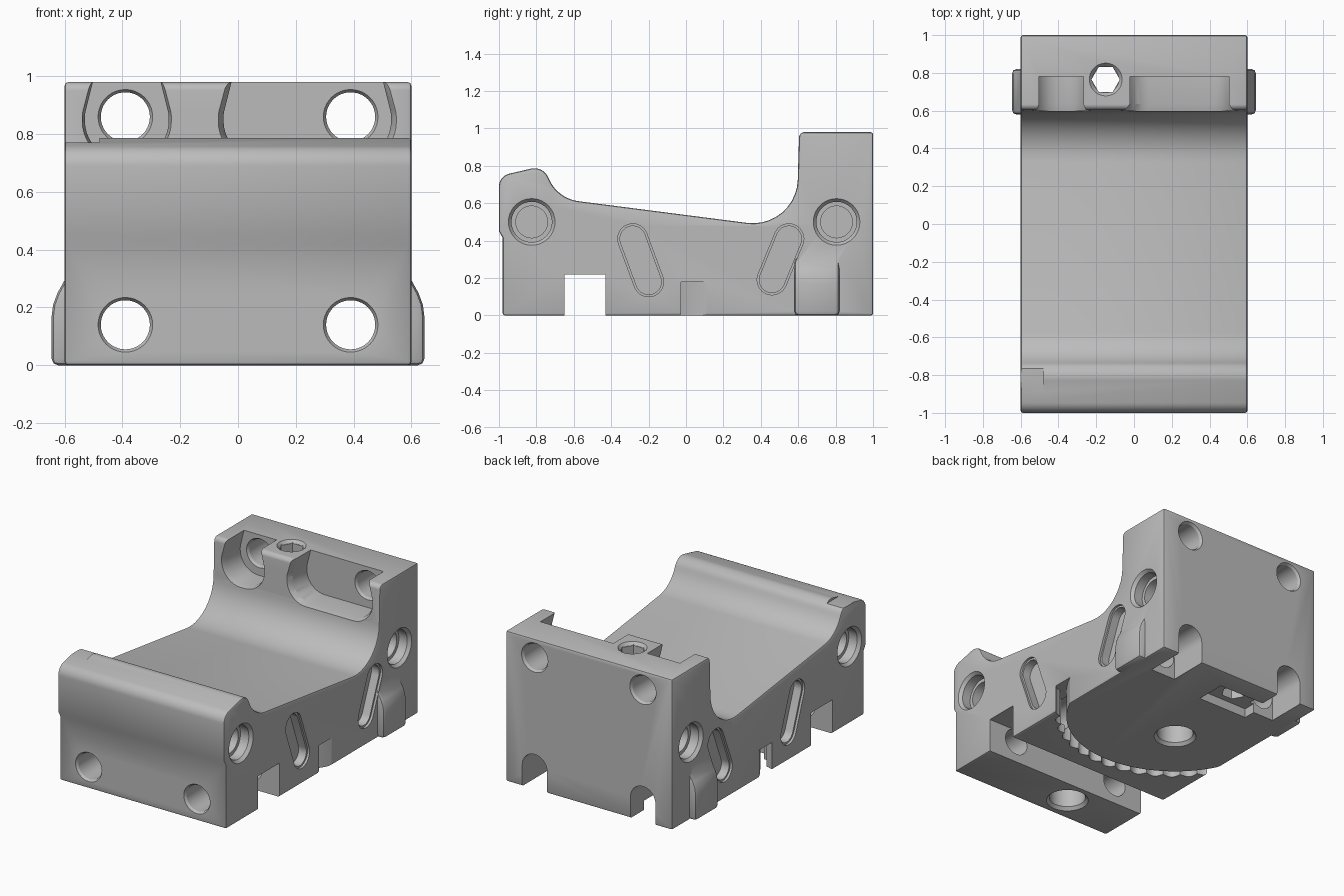
import bpy, bmesh
from math import sin, cos, pi, tan, radians
from mathutils import Vector

if "Cube" in bpy.data.objects:
    bpy.data.objects.remove(bpy.data.objects["Cube"])

grey = bpy.data.materials.new("plain_grey")
grey.use_nodes = True
colour = (0.5, 0.5, 0.5, 1)
grey.diffuse_color = colour
grey.node_tree.nodes["Principled BSDF"].inputs["Base Color"].default_value = colour


def rounded(points, steps=10):
    """Polygon from (u, v, radius) corners, with each corner filleted."""
    out = []
    for i, (u, v, r) in enumerate(points):
        p = Vector((u, v))
        if r == 0:
            out.append(p)
            continue
        d1 = (Vector(points[i - 1][:2]) - p).normalized()
        d2 = (Vector(points[(i + 1) % len(points)][:2]) - p).normalized()
        half = d1.angle(d2) / 2
        centre = p + (d1 + d2).normalized() * r / sin(half)
        a, b = p + d1 * r / tan(half) - centre, p + d2 * r / tan(half) - centre
        sweep = a.angle(b)
        for k in range(steps + 1):
            t = k / steps
            out.append(centre + (a * sin((1 - t) * sweep) + b * sin(t * sweep)) / sin(sweep))
    return out


def circle(u, v, r, n=40, turn=0):
    return [Vector((u + r * cos(turn + 2 * pi * k / n), v + r * sin(turn + 2 * pi * k / n)))
            for k in range(n)]


def box(u0, u1, v0, v1):
    return [Vector(p) for p in ((u0, v0), (u1, v0), (u1, v1), (u0, v1))]


def prism(name, pts, axis, start, end, end_scale=1):
    """Extrude a polygon along an axis, optionally tapering the far end."""
    place = {"x": lambda p, d: (d, p.x, p.y),
             "y": lambda p, d: (p.x, d, p.y),
             "z": lambda p, d: (p.x, p.y, d)}[axis]
    mid = sum(pts, Vector((0, 0))) / len(pts)
    bm = bmesh.new()
    one = [bm.verts.new(place(p, start)) for p in pts]
    two = [bm.verts.new(place(mid + (p - mid) * end_scale, end)) for p in pts]
    bm.faces.new(one)
    bm.faces.new(two[::-1])
    for i in range(len(pts)):
        j = (i + 1) % len(pts)
        bm.faces.new((one[i], one[j], two[j], two[i]))
    bmesh.ops.recalc_face_normals(bm, faces=bm.faces)
    mesh = bpy.data.meshes.new(name)
    bm.to_mesh(mesh)
    bm.free()
    ob = bpy.data.objects.new(name, mesh)
    bpy.context.collection.objects.link(ob)
    return ob


def apply(ob, mod):
    bpy.context.view_layer.objects.active = ob
    bpy.ops.object.modifier_apply(modifier=mod.name)


def bevel(ob, width, segments=2):
    mod = ob.modifiers.new("edge", "BEVEL")
    mod.width, mod.segments = width, segments
    mod.limit_method, mod.angle_limit = "ANGLE", radians(40)
    mod.use_clamp_overlap = False
    apply(ob, mod)


def combine(tool, operation="DIFFERENCE"):
    mod = body.modifiers.new("shape", "BOOLEAN")
    mod.operation, mod.solver, mod.object = operation, "EXACT", tool
    apply(body, mod)
    bpy.data.objects.remove(tool)


def cut(*args):
    combine(prism("cutter", *args))


# Main body: side profile extruded across the width
side_profile = rounded([
    (-.98, 0, 0), (-.98, .415, 0), (-1, .45, 0), (-1, .745, .07), (-.765, .80, .08),
    (-.685, .625, .2), (.59, .461, .24), (.605, .98, .03), (1, .98, 0), (1, 0, 0)])
body = prism("bracket_body", side_profile, "x", -.6, .6)
bevel(body, .012)

# Cross channel and shallow step on the front lip
cut(box(-.65, -.43, -.1, .22), "x", -1, 1)
cut(box(-.9, -.72, .772, .9), "x", -1, -.48)

# Pockets in the back wall, open at the top, with flared rims
for l, r in ((-.53, -.24), (-.05, .53)):
    pocket = rounded([(l + .03, 1.1, 0), (l + .03, .99, 0), (l, .87, .1), (l, .715, .13),
                      (r, .715, .13), (r, .87, .1), (r - .03, .99, 0), (r - .03, 1.1, 0)])
    cut(pocket, "y", .5, .78)
    cut(pocket, "y", .635, .56, 1.14)

for s in (-1, 1):
    x = s * .39
    # Long lower bores, upper back bores, and their countersinks
    cut(circle(x, .14, .085), "y", -1.2, 1.2)
    cut(circle(x, .86, .085), "y", .6, 1.2)
    cut(circle(x, .14, .085), "y", -.965, -.985, 1.15)
    cut(circle(x, .86, .085), "y", .985, 1.005, 1.15)
    cut(circle(x, .86, .085), "y", .795, .775, 1.15)
    # Arched slots at the back, open at the bottom
    cut(circle(x, .14, .09), "y", .74, 1.2)
    cut(box(x - .09, x + .09, -.1, .14), "y", .74, 1.2)
    # Stepped blind holes in the sides
    for y in (-.825, .805):
        cut(circle(y, .5, .085), "x", s * .25, s * .7)
        cut(circle(y, .5, .108), "x", s * .52, s * .7)
        cut(circle(y, .5, .108), "x", s * .58, s * .602, 1.17)
    # Slanted round-ended side slots
    for top, low in (((-.285, .41), (-.2, .18)), ((.55, .41), (.46, .19))):
        a, b = Vector(top), Vector(low)
        d = (a - b).normalized()
        n = Vector((-d.y, d.x))
        for radius, depth in ((.068, .53), (.08, .585)):
            arc = [pi * k / 16 for k in range(17)]
            slot = [a + radius * (d * sin(t) + n * cos(t)) for t in arc]
            slot += [b - radius * (d * sin(t) + n * cos(t)) for t in arc]
            cut(slot, "x", s * depth, s * .7)

# Vertical bores in the underside and the hexagonal bore through the back wall
for y in (-.81, .21):
    cut(circle(-.15, y, .11), "z", -.1, .25)
    cut(circle(-.15, y, .11), "z", .02, -.002, 1.18)
cut(circle(-.15, .765, .075, 6), "z", -.1, 1.1)
cut(circle(-.15, .765, .07), "z", .96, .985, 1.3)

# Shallow recess under the hexagonal bore
cut(box(-.33, .03, .66, .86), "z", -.1, .06)

# Curved groove with a scalloped outer wall
cx, cy, samples = 0, .39, 128
groove = []
for k in range(samples + 1):
    t = radians(-158 + 136 * k / samples)
    rad = .70 + .03 * abs(sin(pi * k / 8))
    groove.append(Vector((cx + rad * cos(t), cy + rad * sin(t))))
for k in range(40, -1, -1):
    t = radians(-158 + 136 * k / 40)
    groove.append(Vector((cx + .662 * cos(t), cy + .662 * sin(t))))
cut(groove, "z", -.1, .18)

# Rounded lugs low on both sides
for s in (-1, 1):
    lug = [Vector((s * u, v)) for u, v in
           ((.56, 0), (.645, 0), (.645, .17), (.64, .21), (.625, .25), (.6, .295), (.56, .34))]
    ob = prism("lug", lug, "y", .58, .82)
    mod = ob.modifiers.new("edge", "BEVEL")
    mod.width, mod.segments, mod.limit_method = .025, 2, "ANGLE"
    mod.angle_limit = radians(80)
    apply(ob, mod)
    combine(ob, "UNION")

body.data.materials.clear()
body.data.materials.append(grey)
for face in body.data.polygons:
    face.material_index = 0
bpy.ops.object.select_all(action="DESELECT")
body.select_set(True)
bpy.context.view_layer.objects.active = body
bpy.ops.object.shade_smooth_by_angle(angle=radians(30))
